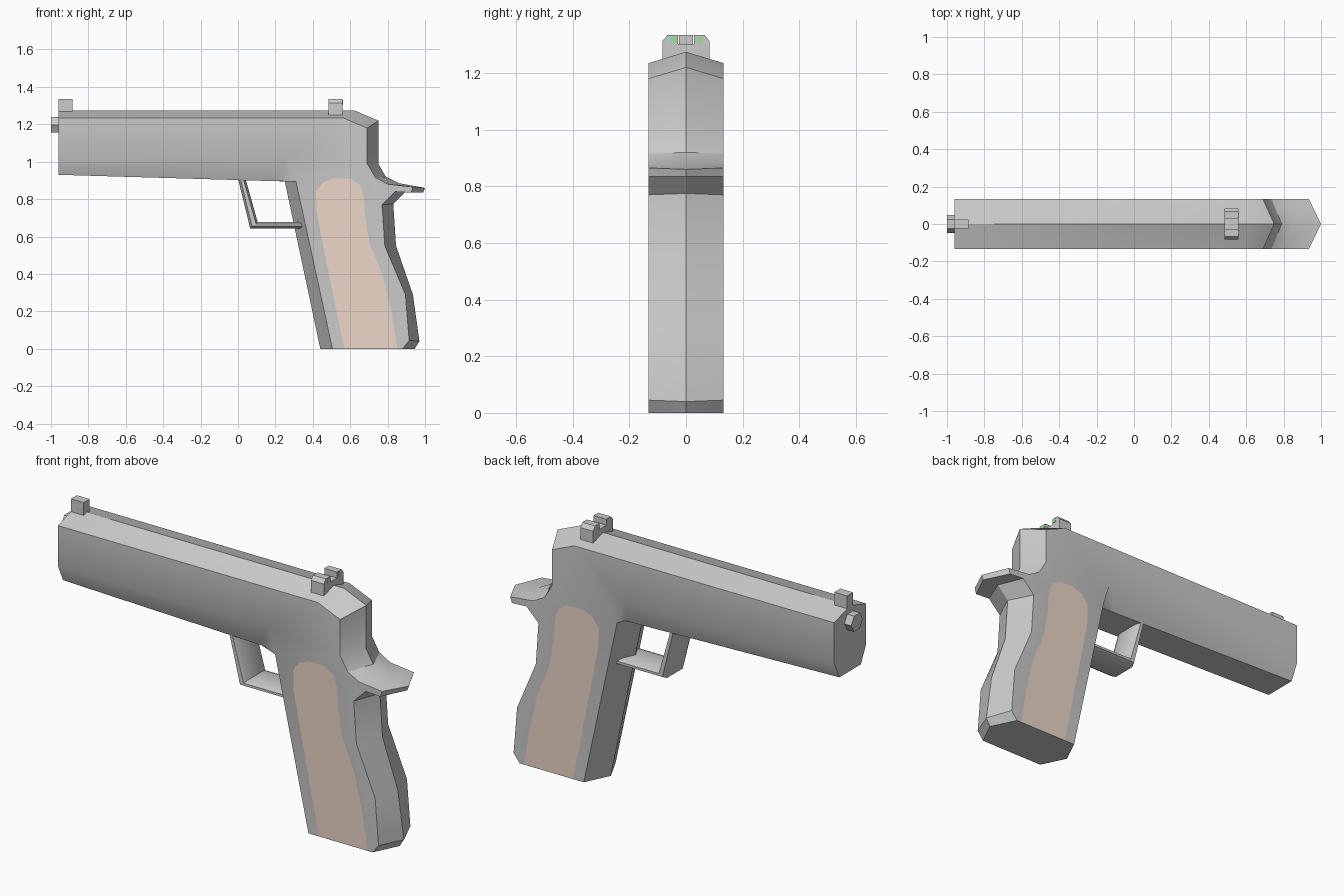
import bpy, bmesh, math
from mathutils import Matrix, Vector

if "Cube" in bpy.data.objects:
    bpy.data.objects.remove(bpy.data.objects["Cube"])


def material(name, color):
    m = bpy.data.materials.new(name)
    m.diffuse_color = color
    m.use_nodes = True
    m.node_tree.nodes["Principled BSDF"].inputs["Base Color"].default_value = m.diffuse_color
    return m


def finish(bm, name, mat=None, smooth=False):
    bmesh.ops.recalc_face_normals(bm, faces=bm.faces)
    mesh = bpy.data.meshes.new(name)
    bm.to_mesh(mesh)
    bm.free()
    ob = bpy.data.objects.new(name, mesh)
    bpy.context.collection.objects.link(ob)
    if mat:
        mesh.materials.append(mat)
    if smooth:
        bpy.ops.object.select_all(action='DESELECT')
        bpy.context.view_layer.objects.active = ob
        ob.select_set(True)
        bpy.ops.object.shade_smooth_by_angle(angle=math.radians(30))
    return ob


def loft(name, layers, smooth=False):
    """Skin matching closed outlines and cap both ends."""
    bm = bmesh.new()
    rings = [[bm.verts.new(p) for p in layer] for layer in layers]
    n = len(rings[0])
    for a, b in zip(rings, rings[1:]):
        for i in range(n):
            j = (i + 1) % n
            bm.faces.new((a[i], a[j], b[j], b[i]))
    bm.faces.new(rings[0])
    bm.faces.new(rings[-1])
    return finish(bm, name, smooth=smooth)


def at_y(outline, y):
    return [(x, y, z) for x, z in outline]


# Slide, frame and grip: side outline paired with centreline outline
pairs = [
    (-.96, 1.235, -.96, 1.275), (.56, 1.235, .62, 1.275),
    (.69, 1.18, .75, 1.22), (.69, .99, .75, .99),
    (.735, .915, .79, .92), (.80, .88, .86, .885),
    (.935, .865, 1.0, .86), (.925, .835, .99, .835),
    (.84, .84, .895, .84), (.77, .77, .83, .775),
    (.785, .55, .845, .55), (.895, .29, .935, .29),
    (.915, .045, .97, .04), (.88, 0, .945, 0),
    (.505, 0, .44, 0), (.31, .895, .25, .895),
    (.27, 1.02, .2, .896), (-.96, 1.02, -.96, .93),
]
W, C = .133, .09
side = [(p[0], p[1]) for p in pairs]
mid = [(p[2], p[3]) for p in pairs]
t = (W - C) / W
# the chamfered underside reaches full depth already at y = C
chamfer = [(a[0] + (b[0] - a[0]) * t, a[1] + (b[1] - a[1]) * t)
           for a, b in zip(side, mid)][:-2] + mid[-2:]
loft("pistol_body", [at_y(o, y) for o, y in
                     ((side, -W), (chamfer, -C), (mid, 0), (chamfer, C), (side, W))],
     smooth=True)

# Trigger guard with bevelled sides
outer = [(0, .91), (.065, .643), (.345, .643), (.345, .678), (.105, .678), (.04, .91)]
inner = [(.012, .91), (.075, .655), (.345, .655), (.345, .668), (.096, .668), (.028, .91)]
loft("trigger_guard", [at_y(o, y) for o, y in
                       ((inner, -.09), (outer, -.065), (outer, .065), (inner, .09))],
     smooth=True)

# Grip panels on both sides
panel = [(.417, .84), (.455, .89), (.51, .912), (.60, .91), (.65, .88), (.672, .82),
         (.68, .70), (.705, .56), (.775, .39), (.82, .2), (.853, .001),
         (.567, .001), (.42, .73)]
tan = material("grip_tan", (.85, .68, .58, 1))
for s, label in ((-1, "front"), (1, "back")):
    bm = bmesh.new()
    f = bm.faces.new([bm.verts.new(p) for p in at_y(panel, s * (W + .0015))])
    f.normal_update()
    if f.normal.y * s < 0:
        f.normal_flip()
    mesh = bpy.data.meshes.new("grip_panel_" + label)
    bm.to_mesh(mesh)
    bm.free()
    mesh.materials.append(tan)
    bpy.context.collection.objects.link(bpy.data.objects.new(mesh.name, mesh))


def disc_x(name, x, y, z, r, depth, sides, mat=None):
    bm = bmesh.new()
    bmesh.ops.create_cone(
        bm, cap_ends=True, segments=sides, radius1=r, radius2=r, depth=depth,
        matrix=Matrix.Translation((x, y, z)) @ Matrix.Rotation(math.pi / 2, 4, 'Y'))
    return finish(bm, name, mat)


# Hexagonal barrel tip
disc_x("barrel_tip", -.97, 0, 1.197, .048, .06, 6)

# Front sight block
fs = [(-.025, 1.235), (.025, 1.235), (.025, 1.335), (-.025, 1.335)]
loft("front_sight", [[(x, y, z) for y, z in fs] for x in (-.96, -.885)])

# Notched rear sight
half = [(.083, 1.25), (.083, 1.313), (.066, 1.334), (.028, 1.334), (.028, 1.303)]
rs = half + [(-y, z) for y, z in reversed(half)]
loft("rear_sight", [[(x, y, z) for y, z in rs] for x in (.485, .56)])

# Green sight dots
green = material("sight_green", (.3, .8, .3, 1))
for s, label in ((-1, "front"), (1, "back")):
    disc_x("sight_dot_" + label, .56, s * .046, 1.318, .012, .003, 8, green)
